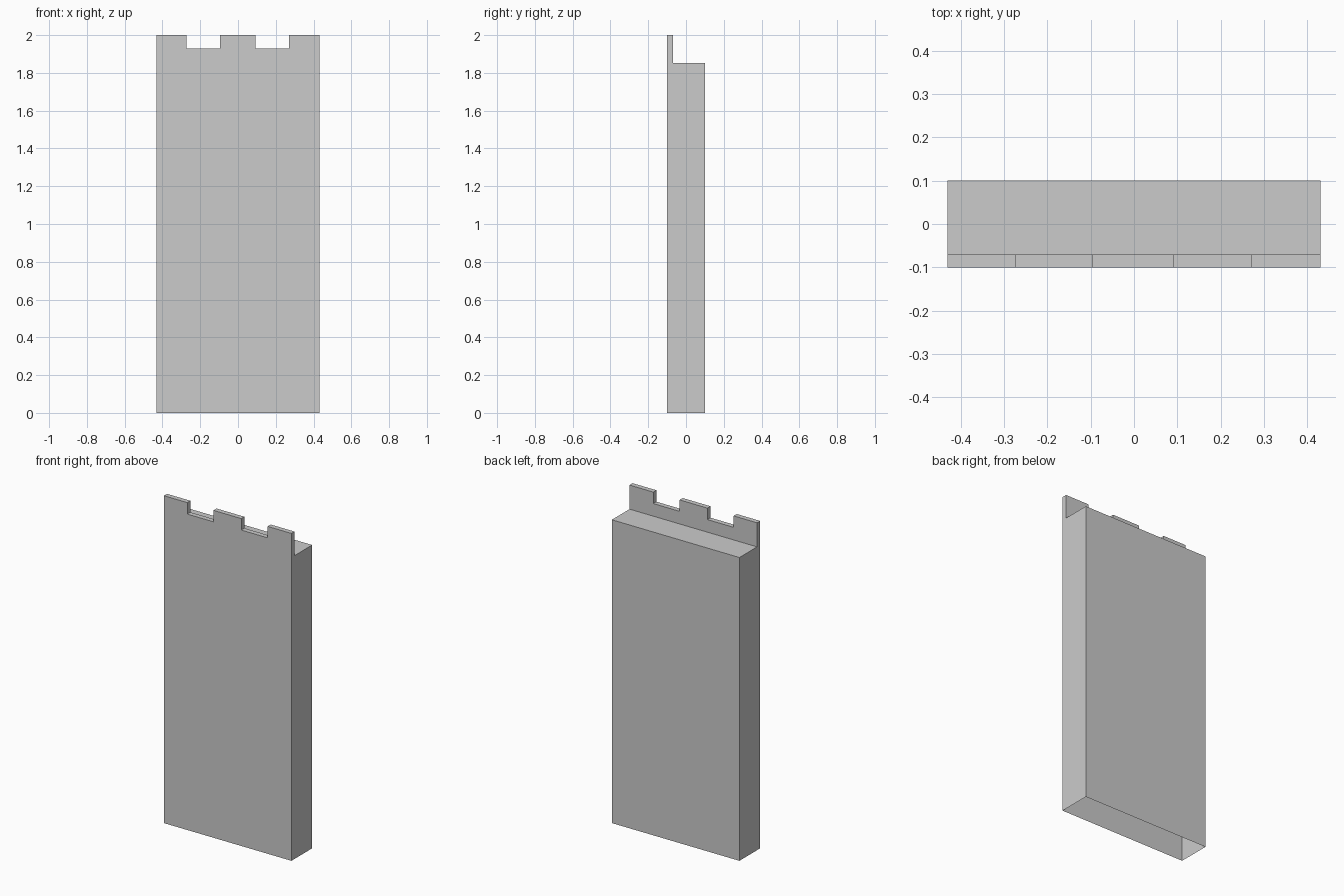
import bpy, bmesh

if "Cube" in bpy.data.objects:
    bpy.data.objects.remove(bpy.data.objects["Cube"])

W = 0.431                              # half width
FRONT, INNER, BACK = -0.1, -0.07, 0.1  # depth lines
LEDGE, NOTCH, TOP = 1.853, 1.93, 2.0   # height lines

# Battlement crest, left to right as (x, z)
crest = [(-W, TOP)]
for x0, x1 in ((-0.273, -0.096), (0.092, 0.27)):
    crest += [(x0, TOP), (x0, NOTCH), (x1, NOTCH), (x1, TOP)]
crest.append((W, TOP))

bm = bmesh.new()


def row(y, points):
    return [bm.verts.new((x, y, z)) for x, z in points]


front_crest = row(FRONT, crest)
inner_crest = row(INNER, crest)
front_base = row(FRONT, [(-W, 0), (W, 0)])
back_base = row(BACK, [(-W, 0), (W, 0)])
inner_ledge = row(INNER, [(-W, LEDGE), (W, LEDGE)])
back_ledge = row(BACK, [(-W, LEDGE), (W, LEDGE)])

# Front wall and inner face of the parapet
bm.faces.new([front_base[0], *front_crest, front_base[1]])
bm.faces.new([inner_ledge[0], *inner_crest, inner_ledge[1]])

# Parapet top, following the notches
for i in range(len(crest) - 1):
    bm.faces.new([front_crest[i], front_crest[i + 1],
                  inner_crest[i + 1], inner_crest[i]])

# Walkway and back wall (the underside is open)
for a, b in ((inner_ledge, back_ledge), (back_ledge, back_base)):
    bm.faces.new([a[0], a[1], b[1], b[0]])

# L-shaped end walls
for base, tip in ((0, 0), (1, -1)):
    bm.faces.new([front_base[base], front_crest[tip], inner_crest[tip],
                  inner_ledge[base], back_ledge[base], back_base[base]])

bmesh.ops.recalc_face_normals(bm, faces=bm.faces)
mesh = bpy.data.meshes.new("battlement_wall")
bm.to_mesh(mesh)
bm.free()
wall = bpy.data.objects.new("battlement_wall", mesh)
bpy.context.collection.objects.link(wall)
